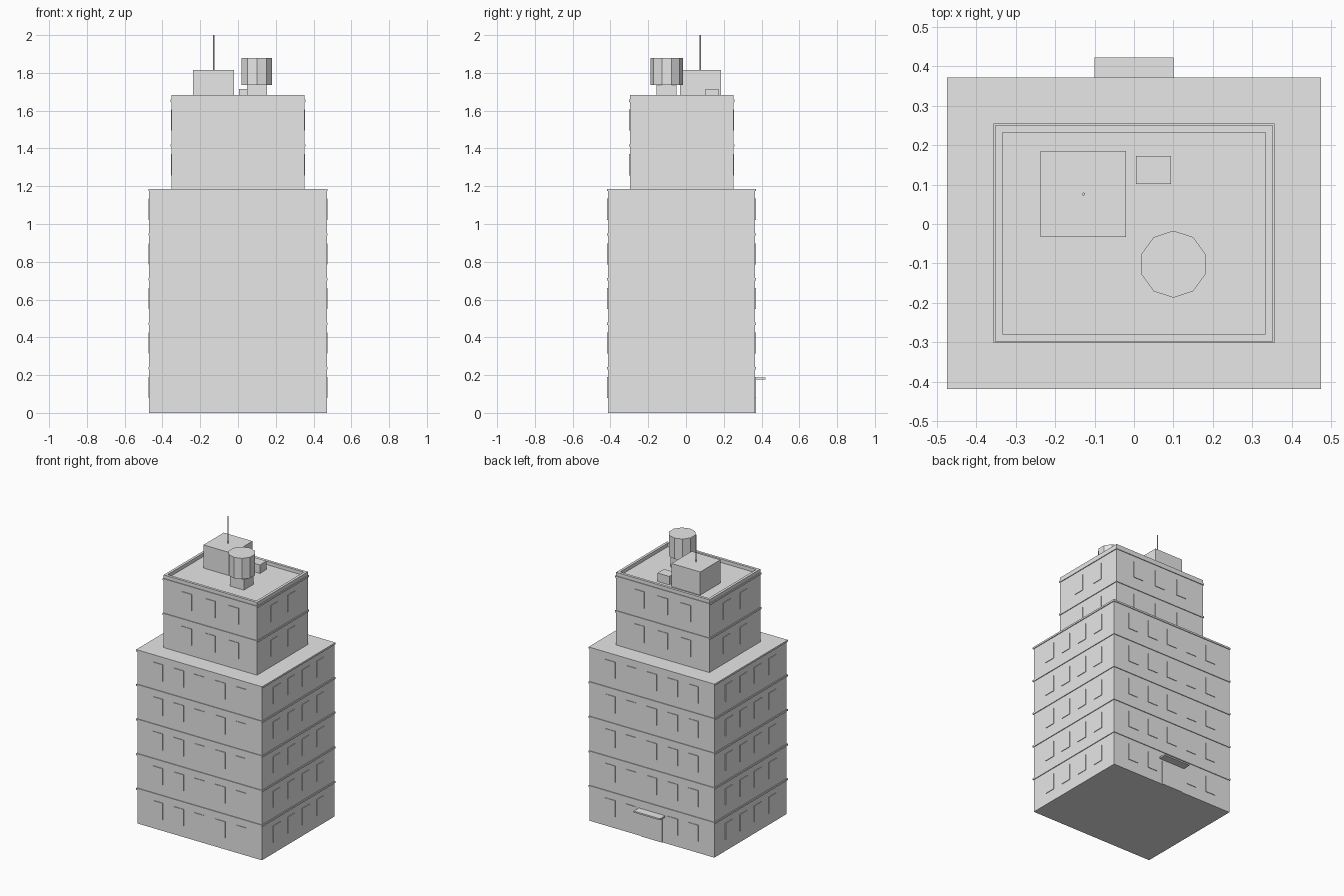
import bpy, bmesh, math

if "Cube" in bpy.data.objects:
    bpy.data.objects.remove(bpy.data.objects["Cube"])

CY = -0.0235            # depth centre of the tower
FLOOR = 0.236           # storey height

grey = bpy.data.materials.new("pale_grey")
grey.diffuse_color = (0.8, 0.8, 0.8, 1)
grey.use_nodes = True
grey.node_tree.nodes["Principled BSDF"].inputs["Base Color"].default_value = grey.diffuse_color


def add_box(bm, x0, x1, y0, y1, z0, z1):
    v = [bm.verts.new((x, y, z)) for z in (z0, z1)
         for x, y in ((x0, y0), (x1, y0), (x1, y1), (x0, y1))]
    for f in ((3, 2, 1, 0), (4, 5, 6, 7), (0, 1, 5, 4),
              (1, 2, 6, 5), (2, 3, 7, 6), (3, 0, 4, 7)):
        bm.faces.new([v[i] for i in f])


def finish(name, bm):
    mesh = bpy.data.meshes.new(name)
    bm.to_mesh(mesh)
    bm.free()
    mesh.materials.append(grey)
    obj = bpy.data.objects.new(name, mesh)
    bpy.context.collection.objects.link(obj)
    return obj


def boxes(name, *items):
    bm = bmesh.new()
    for b in items:
        add_box(bm, *b)
    return finish(name, bm)


def prism(name, x, y, r, z0, z1, sides, turn=0):
    bm = bmesh.new()
    ring = [(x + r * math.cos(turn + i * math.tau / sides),
             y + r * math.sin(turn + i * math.tau / sides)) for i in range(sides)]
    face = bm.faces.new([bm.verts.new((px, py, z0)) for px, py in ring])
    ext = bmesh.ops.extrude_face_region(bm, geom=[face])
    top = [e for e in ext["geom"] if isinstance(e, bmesh.types.BMVert)]
    bmesh.ops.translate(bm, verts=top, vec=(0, 0, z1 - z0))
    bmesh.ops.recalc_face_normals(bm, faces=bm.faces)
    return finish(name, bm)


def tier(name, hx, hy, first, floors, nx, ny, door_gap=False):
    """Block with floor bands and rows of slightly raised window panes."""
    z0, z1 = first * FLOOR, (first + floors) * FLOOR
    boxes(name + "_walls", (-hx, hx, CY - hy, CY + hy, z0, z1))
    o = 0.005
    boxes(name + "_floor_bands",
          *[(-hx - o, hx + o, CY - hy - o, CY + hy + o,
             (first + k) * FLOOR - 0.006, (first + k) * FLOOR + 0.006)
            for k in range(1, floors + 1)])
    panes, w, p = [], 0.038, 0.004
    for k in range(floors):
        a = (first + k) * FLOOR + 0.078
        b = a + 0.112
        for i in range(nx):                       # front and back panes
            x = -hx + 2 * hx * (i + 1) / (nx + 1)
            panes.append((x - w, x + w, CY - hy - p, CY - hy + p, a, b))
            if not (door_gap and k == 0 and abs(x) < 0.1):
                panes.append((x - w, x + w, CY + hy - p, CY + hy + p, a, b))
        for i in range(ny):                       # side panes
            y = CY - hy + 2 * hy * (i + 1) / (ny + 1)
            for s in (-hx, hx):
                panes.append((s - p, s + p, y - w, y + w, a, b))
    boxes(name + "_windows", *panes)


# Two stacked blocks
tier("lower_tower", 0.47, 0.39, 0, 5, 5, 4, door_gap=True)
tier("upper_tower", 0.352, 0.274, 5, 2, 3, 2)

# Rim around the roof
X, Y, T, Z0, Z1 = 0.352, 0.274, 0.018, 1.656, 1.682
boxes("roof_parapet",
      (-X, X, CY - Y, CY - Y + T, Z0, Z1), (-X, X, CY + Y - T, CY + Y, Z0, Z1),
      (-X, -X + T, CY - Y + T, CY + Y - T, Z0, Z1),
      (X - T, X, CY - Y + T, CY + Y - T, Z0, Z1))

# Rear entrance
back = CY + 0.39
boxes("entrance_door", (-0.08, 0.08, back - 0.003, back + 0.005, 0, 0.165))
boxes("entrance_canopy", (-0.1, 0.1, back - 0.003, 0.422, 0.177, 0.187))

# Rooftop equipment
boxes("stair_house", (-0.237, -0.02, -0.033, 0.185, 1.654, 1.816))
boxes("vent_unit", (0.005, 0.094, 0.102, 0.173, 1.654, 1.716))
boxes("tank_base", (0.047, 0.153, -0.155, -0.049, 1.654, 1.737))
prism("water_tank", 0.1, -0.102, 0.085, 1.737, 1.88, 10, math.pi / 2)
prism("antenna", -0.128, 0.076, 0.004, 1.81, 2.0, 8)
